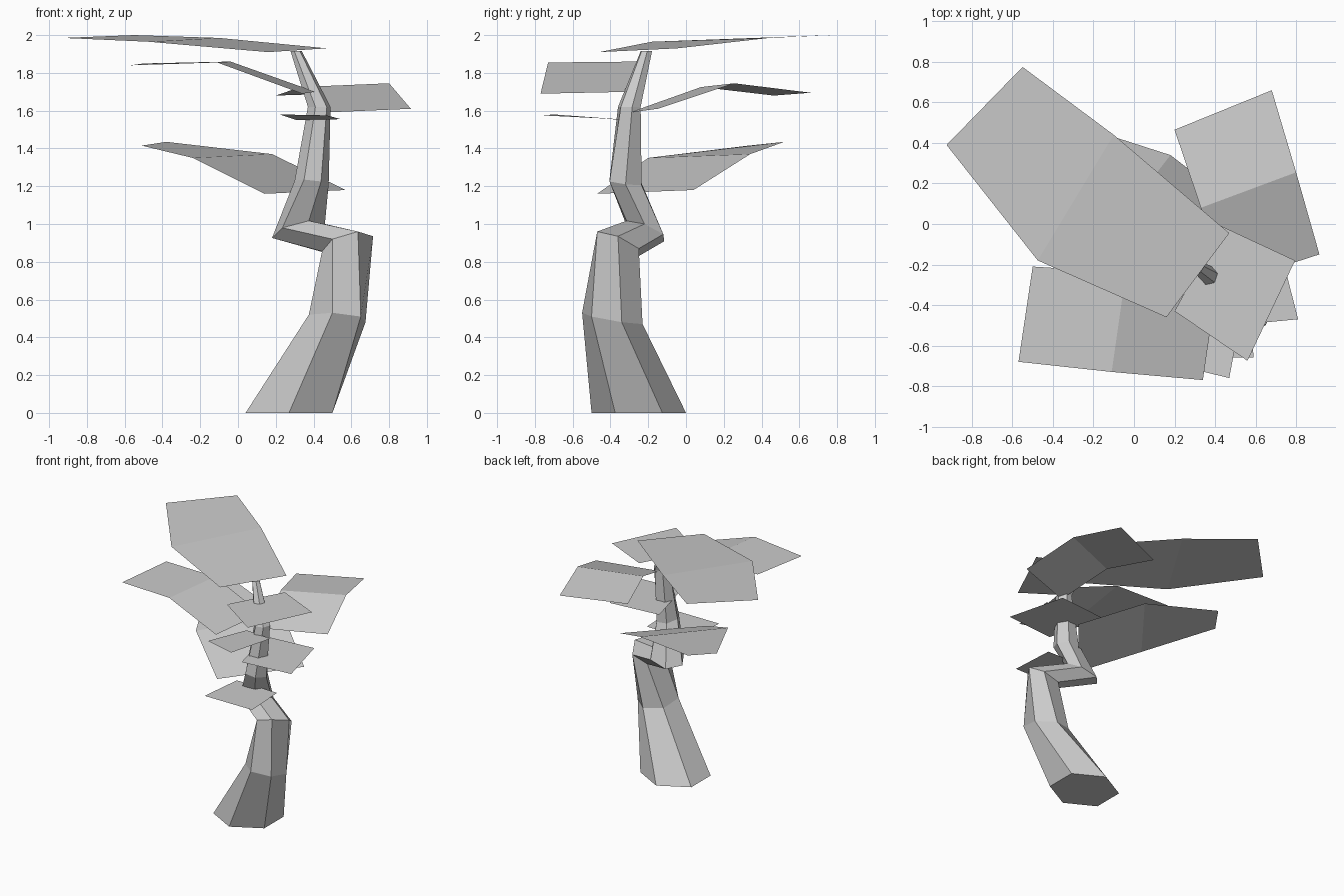
import bpy
import bmesh
from mathutils import Vector

cube = bpy.data.objects.get("Cube")
if cube:
    bpy.data.objects.remove(cube, do_unlink=True)

# One neutral grey for the whole tree
grey = bpy.data.materials.new("plain_grey")
grey.use_nodes = True
colour = (0.6, 0.6, 0.6, 1)
grey.diffuse_color = colour
grey.node_tree.nodes["Principled BSDF"].inputs["Base Color"].default_value = colour


def finish(bm, name):
    """Turn a bmesh into a named flat-shaded object."""
    mesh = bpy.data.meshes.new(name)
    bm.to_mesh(mesh)
    bm.free()
    mesh.materials.append(grey)
    obj = bpy.data.objects.new(name, mesh)
    bpy.context.collection.objects.link(obj)


def hexagon(bm, centre, front, side):
    """Tilted hexagon from its centre and two spokes."""
    c, a, b = Vector(centre), Vector(front), Vector(side)
    spokes = (a, a + b, b, -a, -a - b, -b)
    return [bm.verts.new(c + s) for s in spokes]


def leaf(name, rows):
    """Folded sheet: each row is a pair of opposite edge points."""
    bm = bmesh.new()
    rows = [[bm.verts.new(p) for p in row] for row in rows]
    for (a, b), (c, d) in zip(rows, rows[1:]):
        bm.faces.new((a, b, d, c))
    bmesh.ops.recalc_face_normals(bm, faces=bm.faces)
    if sum(f.normal.z for f in bm.faces) < 0:
        bmesh.ops.reverse_faces(bm, faces=bm.faces)
    finish(bm, name)


def flat_leaf(name, z, a, b, c, d):
    """Level four-sided leaf."""
    leaf(name, [[(*a, z), (*b, z)], [(*d, z), (*c, z)]])


# Bent hexagonal trunk: centre, front spoke, side spoke of each ring
sections = [
    ((.27, -.25, 0), (0, -.25, 0), (.23, .125, 0)),
    ((.525, -.39, .5), (-.025, -.16, .03), (.15, .05, -.02)),
    ((.58, -.36, .895), (-.08, -.11, .025), (.135, 0, .04)),
    ((.32, -.215, .963), (-.085, -.095, .017), (.14, -.005, .037)),
    ((.39, -.32, 1.22), (-.04, -.085, .015), (.09, 0, -.01)),
    ((.43, -.3, 1.62), (-.02, -.06, 0), (.06, .015, 0)),
    ((.308, -.21, 1.915), (-.01, -.03, 0), (.03, .005, 0)),
]
bm = bmesh.new()
rings = [hexagon(bm, *s) for s in sections]
for low, high in zip(rings, rings[1:]):
    for i in range(6):
        j = (i + 1) % 6
        bm.faces.new((low[i], low[j], high[j], high[i]))
bm.faces.new(rings[0])
bm.faces.new(rings[-1])
bmesh.ops.recalc_face_normals(bm, faces=bm.faces)
finish(bm, "trunk")

# Large folded leaves, from stem end to tip
leaf("crown_leaf", [
    [(.16, -.46, 1.91), (.47, -.045, 1.93)],
    [(-.475, -.18, 1.965), (-.1, .44, 1.985)],
    [(-.925, .39, 1.985), (-.55, .775, 2)]])
leaf("right_leaf", [
    [(.34, -.77, 1.69), (.41, -.29, 1.7)],
    [(-.11, -.73, 1.855), (-.04, -.24, 1.86)],
    [(-.57, -.68, 1.84), (-.5, -.21, 1.85)]])
leaf("left_leaf", [
    [(.45, -.3, 1.59), (.915, -.15, 1.61)],
    [(.33, .08, 1.725), (.8, .255, 1.745)],
    [(.2, .465, 1.68), (.68, .66, 1.695)]])
leaf("back_leaf", [
    [(.14, -.47, 1.16), (.57, .04, 1.18)],
    [(-.24, -.2, 1.35), (.18, .34, 1.37)],
    [(-.51, .33, 1.415), (-.38, .52, 1.435)]])

# Small leaves around the trunk
leaf("front_small_leaf", [
    [(.22, -.7, 1.58), (.47, -.76, 1.575)],
    [(.31, -.33, 1.55), (.545, -.36, 1.555)]])
flat_leaf("upper_small_leaf", 1.77, (.795, -.18), (.56, -.675), (.2, -.43), (.43, -.01))
flat_leaf("middle_small_leaf", 1.38, (.81, -.47), (.69, 0), (.27, -.04), (.39, -.51))
flat_leaf("lower_small_leaf", 1.1, (.59, -.66), (.57, -.31), (.2, -.3), (.16, -.66))
